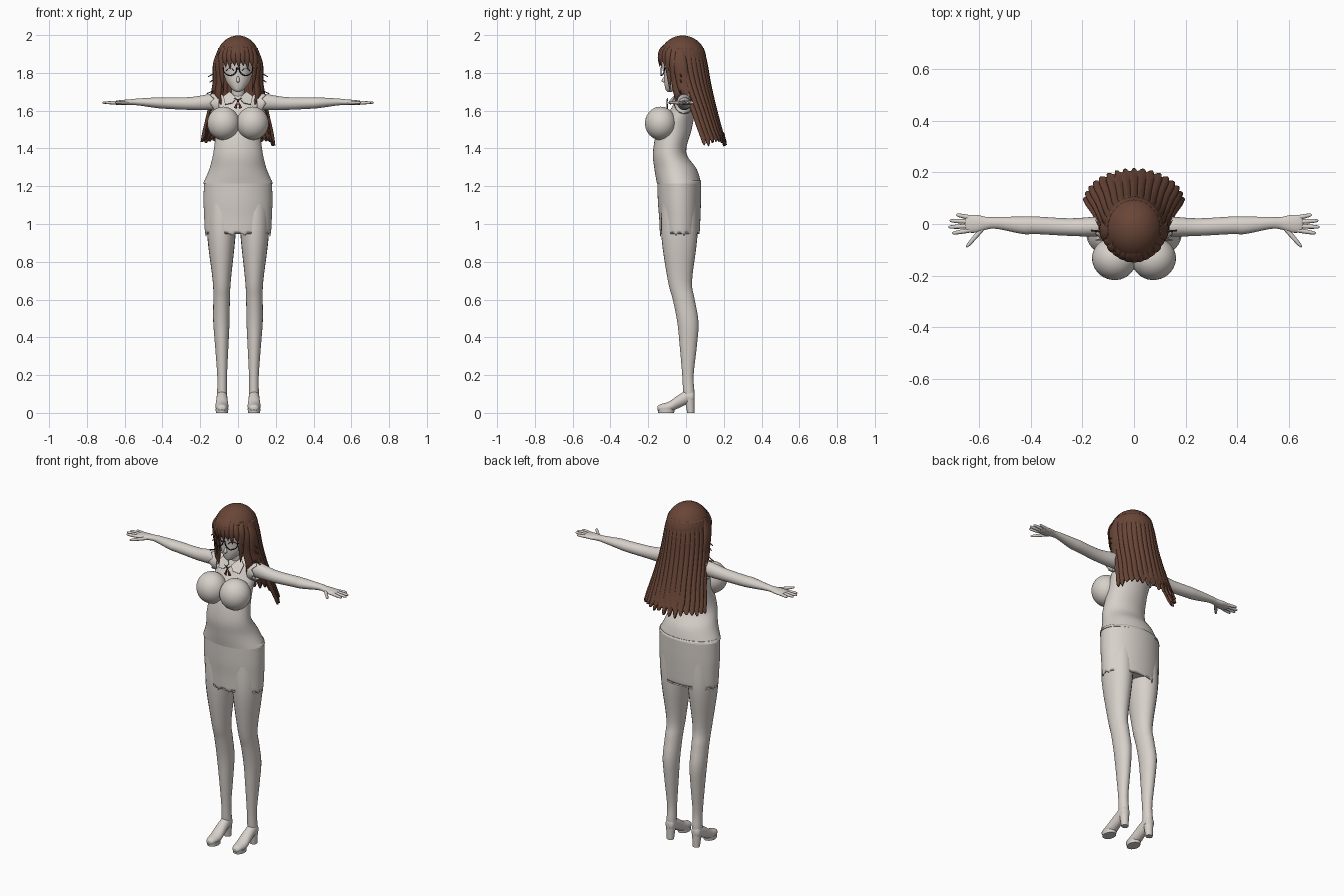
import bpy, bmesh, random
from math import sin, cos, pi, radians
from mathutils import Vector

random.seed(4)
cube = bpy.data.objects.get("Cube")
if cube:
    bpy.data.objects.remove(cube)


def material(name, rgb):
    m = bpy.data.materials.new(name)
    m.use_nodes = True
    m.diffuse_color = (*rgb, 1)
    node = next(n for n in m.node_tree.nodes if n.type == 'BSDF_PRINCIPLED')
    node.inputs["Base Color"].default_value = (*rgb, 1)
    node.inputs["Roughness"].default_value = 0.8
    return m


GREY = material("warm grey", (0.68, 0.63, 0.59))
BROWN = material("hair brown", (0.14, 0.06, 0.038))
BLACK = material("frame black", (0.01, 0.01, 0.01))
RED = material("ribbon brown red", (0.12, 0.03, 0.02))
X, Y, Z = Vector((1, 0, 0)), Vector((0, 1, 0)), Vector((0, 0, 1))


def make(name, verts, faces, mat, thickness=0):
    me = bpy.data.meshes.new(name)
    me.from_pydata(verts, [], faces)
    bm = bmesh.new()
    bm.from_mesh(me)
    bmesh.ops.recalc_face_normals(bm, faces=bm.faces)
    for f in bm.faces:
        f.smooth = len(f.verts) == 4 and len(bm.faces) > 3
    bm.to_mesh(me)
    bm.free()
    me.materials.append(mat)
    ob = bpy.data.objects.new(name, me)
    bpy.context.collection.objects.link(ob)
    if thickness:
        mod = ob.modifiers.new("thickness", 'SOLIDIFY')
        mod.thickness, mod.offset = thickness, 0
    return ob


def smooth_rows(rows, k=5):
    """Run a smooth curve through rows of numbers."""
    out = []
    for i in range(len(rows) - 1):
        a, b, c, d = (rows[min(max(i + j, 0), len(rows) - 1)] for j in (-1, 0, 1, 2))
        for s in range(k):
            t = s / k
            out.append([q + t * (r - p) / 2 + t * t * (p - 2.5 * q + 2 * r - d2 / 2)
                        + t ** 3 * (1.5 * (q - r) + (d2 - p) / 2)
                        for p, q, r, d2 in zip(a, b, c, d)])
    return out + [list(rows[-1])]


def sweep(name, rows, mat, u=X, v=Y, n=24, cap=True, edge=None, thickness=0):
    """Elliptic sections (x, y, z, radius u, radius v); edge moves the last ring."""
    rings = smooth_rows(rows)
    verts = []
    for i, (x, y, z, ru, rv) in enumerate(rings):
        for j in range(n):
            a = 2 * pi * j / n
            p = Vector((x, y, z)) + u * cos(a) * max(ru, .0005) + v * sin(a) * max(rv, .0005)
            if edge and i == len(rings) - 1:
                p += edge(j)
            verts.append(p)
    faces = [(i * n + j, i * n + (j + 1) % n, (i + 1) * n + (j + 1) % n, (i + 1) * n + j)
             for i in range(len(rings) - 1) for j in range(n)]
    if cap:
        faces += [tuple(range(n)), tuple(range(len(verts) - n, len(verts)))]
    return make(name, verts, faces, mat, thickness)


def upright(rows):
    return [(0, y, z, rx, ry) for z, y, rx, ry in rows]


def ball(name, centre, size, mat, turn=0):
    bpy.ops.mesh.primitive_uv_sphere_add(segments=32, ring_count=20, location=centre)
    ob = bpy.context.object
    ob.name, ob.scale, ob.rotation_euler.z = name, size, turn
    ob.data.materials.append(mat)
    bpy.ops.object.shade_smooth()
    return ob


def wire(name, points, radius, mat):
    cu = bpy.data.curves.new(name, 'CURVE')
    cu.dimensions, cu.bevel_depth, cu.bevel_resolution = '3D', radius, 1
    sp = cu.splines.new('POLY')
    sp.points.add(len(points) - 1)
    for p, co in zip(sp.points, points):
        p.co = (*co, 1)
    cu.materials.append(mat)
    bpy.context.collection.objects.link(bpy.data.objects.new(name, cu))


# Torso, pelvis, neck and head
sweep("top", upright([(1.215, -.037, .185, .117), (1.29, -.055, .152, .112), (1.38, -.087, .13, .088),
      (1.5, -.06, .118, .09), (1.6, -.02, .125, .066), (1.66, -.006, .112, .046),
      (1.69, 0, .05, .034), (1.7, 0, .03, .03)]), GREY, n=48)
sweep("pelvis", upright([(1.2, -.035, .16, .1), (1.05, -.035, .155, .095), (.97, -.035, .1, .08)]), GREY)
sweep("neck", upright([(1.66, 0, .042, .04), (1.71, -.012, .034, .036), (1.78, -.02, .036, .04)]), GREY)
sweep("head", upright([(1.698, -.088, .006, .008), (1.712, -.075, .03, .033), (1.75, -.05, .06, .065),
      (1.8, -.03, .077, .086), (1.86, -.025, .086, .095), (1.93, -.02, .08, .09),
      (1.97, -.02, .02, .02)]), GREY, n=32)
sweep("nose", upright([(1.785, -.108, .005, .006), (1.757, -.117, .009, .013), (1.748, -.11, .003, .004)]), GREY, n=12)


# Skirt with a torn hem, shorter at the back
def hem(j):
    tooth = abs(j % 6 - 3) / 3
    if 15 < j < 33:
        return Z * (.07 + .05 * (abs(j - 22) < 2) - .04 * (25 < j < 28))
    return Z * (.055 * tooth)


sweep("skirt", upright([(1.23, -.036, .178, .114), (1.12, -.035, .18, .112), (1.03, -.033, .177, .107),
      (.935, -.033, .172, .103)]), GREY, n=96, cap=False, thickness=.004,
      edge=lambda j: hem(j // 2) if 30 < j < 66 and j < 34 else hem(j))

# Paired body parts
for s, side in ((1, "left"), (-1, "right")):
    ball(f"{side}_bust", (s * .077, -.135, 1.533), (.086, .082, .088), GREY, s * .3)
    sweep(f"{side}_leg", [(s * x, y, z, rx, ry) for x, y, z, rx, ry in (
        (.085, -.035, 1.12, .08, .095), (.088, -.035, .93, .074, .095), (.086, -.032, .7, .048, .064),
        (.087, -.012, .6, .044, .058), (.088, .01, .48, .043, .056), (.086, .012, .35, .035, .045),
        (.084, .01, .2, .026, .03), (.084, .014, .12, .026, .03), (.084, .016, .07, .027, .028))], GREY)
    sweep(f"{side}_shoe", [(s * .085, y, z, rx, rz) for y, z, rx, rz in (
        (-.152, .024, .008, .008), (-.14, .026, .024, .018), (-.09, .032, .034, .028),
        (-.04, .06, .031, .035), (.005, .083, .028, .037), (.035, .085, .025, .034),
        (.046, .085, .008, .015))], GREY, v=Z)
    sweep(f"{side}_shoe_sole", [(s * .085, -.105, 0, .032, .042), (s * .085, -.105, .022, .034, .045)], GREY)
    sweep(f"{side}_shoe_heel", [(s * .085, .025, 0, .02, .019), (s * .085, .02, .07, .026, .026)], GREY)

    # Arm, hand and spread fingers
    sweep(f"{side}_arm", [(s * x, y, z, ry, rz) for x, y, z, ry, rz in (
        (.08, -.005, 1.645, .035, .04), (.15, -.01, 1.645, .038, .042), (.25, -.012, 1.638, .034, .034),
        (.38, -.005, 1.64, .034, .03), (.43, -.005, 1.642, .034, .028), (.53, .004, 1.646, .023, .018),
        (.57, .003, 1.645, .024, .015), (.61, .001, 1.643, .034, .014), (.645, .001, 1.642, .033, .011),
        (.655, .001, 1.642, .02, .006))], GREY, u=Y, v=Z)
    fingers = [("index", .635, -.024, .705, -.036), ("middle", .64, -.008, .72, -.012),
               ("ring", .64, .009, .715, .013), ("little", .63, .024, .69, .036),
               ("thumb", .585, -.015, .65, -.09)]
    for label, x0, y0, x1, y1 in fingers:
        d = Vector((s * (x1 - x0), y1 - y0, 0)).normalized()
        sweep(f"{side}_{label}_finger", [(s * (x0 + (x1 - x0) * t), y0 + (y1 - y0) * t, 1.642, r, r)
              for t, r in ((0, .009), (.5, .0085), (.9, .006), (1, .001))], GREY, u=d.cross(Z), v=Z, n=10)
    sweep(f"{side}_sleeve", [(s * .1, -.01, 1.635, .05, .052), (s * .135, -.012, 1.638, .05, .052)],
          GREY, u=Y, v=Z, n=36, cap=False, thickness=.004,
          edge=lambda j: X * s * .007 * (abs(j % 6 - 3) - 1))

    # Collar flap and ribbon
    make(f"{side}_collar", [(s * x, y, z) for x, y, z in (
        (.008, -.075, 1.665), (.045, -.035, 1.7), (.078, -.056, 1.675), (.068, -.083, 1.632),
        (.03, -.093, 1.64))], [tuple(range(5))], GREY, .005)
    for tip in (1.668, 1.615):
        make(f"{side}_ribbon_tail", [(0, -.1, 1.655), (s * .022, -.097, tip), (s * .008, -.1, tip - .006)],
             [(0, 1, 2)], RED, .004)

    # Glasses, brow and eyelid line
    rim = [(s * (.042 + .036 * cos(a)), -.132 + .018 * max(0, cos(a)), 1.822 + .036 * sin(a))
           for a in (radians(170 + 20 * i) for i in range(11))]
    wire(f"{side}_glasses_rim", rim, .003, BLACK)
    wire(f"{side}_glasses_temple", [(s * .078, -.114, 1.825), (s * .088, -.07, 1.83), (s * .09, 0, 1.83)], .0025, BLACK)
    wire(f"{side}_eyelid", [(s * (.042 + .02 * cos(a)), -.11 + .012 * cos(a), 1.81 + .013 * sin(a))
         for a in (pi * i / 6 for i in range(7))], .0018, RED)
wire("glasses_bridge", [(-.01, -.131, 1.822), (0, -.132, 1.827), (.01, -.131, 1.822)], .0025, BLACK)
ball("ribbon_knot", (0, -.1, 1.655), (.007, .004, .007), RED)

# Hair cap, opened over the face
cap = ball("hair_cap", (0, -.018, 1.87), (.116, .126, .128), BROWN)
bm = bmesh.new()
bm.from_mesh(cap.data)
bmesh.ops.delete(bm, geom=[v for v in bm.verts if v.co.z < .2 and v.co.y < -.2 or v.co.z < -.4], context='VERTS')
bm.to_mesh(cap.data)
bm.free()

# Long back hair: a ribbed open shell with a pointed hem
LOCKS, PER = 17, 8
cols = LOCKS * PER + 1
profile = smooth_rows([(1.93, -.02, .102, .112, 100), (1.85, -.014, .119, .124, 106), (1.73, .005, .132, .125, 102),
                       (1.6, .038, .155, .122, 94), (1.5, .065, .178, .123, 90), (1.455, .08, .186, .126, 88)])
drops = [random.uniform(.015, .05) for _ in range(LOCKS)]
verts = []
for i, (z, cy, rx, ry, spread) in enumerate(profile):
    t = i / (len(profile) - 1)
    for j in range(cols):
        a = radians(spread) * (2 * j / (cols - 1) - 1)
        bulge = abs(sin(pi * j / PER))
        r = .95 + (.02 + .07 * t) * bulge
        drop = (bulge * 1.4 - .5) * drops[min(j // PER, LOCKS - 1)] * t ** 4
        verts.append((rx * r * sin(a), cy + ry * r * cos(a), z - drop))
make("back_hair", verts, [(i * cols + j, i * cols + j + 1, (i + 1) * cols + j + 1, (i + 1) * cols + j)
     for i in range(len(profile) - 1) for j in range(cols - 1)], BROWN, .012)


def lock(name, points, width, depth=.008):
    out = Vector((points[1][0], points[1][1] + .02, 0)).normalized()
    last = len(points) - 1
    rows = [(*p, width * w, depth * w) for p, w in
            zip(points, [.6] + [1] * (last - 1) + [.04])]
    sweep(name, rows, BROWN, u=out.cross(Z), v=out, n=10)


# Fringe over the forehead
for i in range(-4, 5):
    x = i * .021
    y = -.142 + abs(i) ** 2 * .0028
    low = 1.825 + .015 * (i % 2) - .004 * abs(i)
    lock("fringe_lock", [(x * .5, y + .06, 1.972), (x * .9, y + .012, 1.93), (x * 1.1, y, 1.88),
                         (x * 1.12 + .006, y + .005, low)], .017)

# Side locks and loose wisps
for s in (1, -1):
    lock("side_lock", [(s * .075, -.075, 1.94), (s * .104, -.065, 1.86), (s * .1, -.055, 1.76),
                       (s * .105, -.04, 1.68), (s * .085, -.045, 1.62)], .026, .014)
    lock("ear_lock", [(s * .095, -.03, 1.93), (s * .118, -.03, 1.85), (s * .12, -.015, 1.75),
                      (s * .125, .0, 1.7), (s * .118, .0, 1.64)], .036, .014)
    lock("cheek_lock", [(s * .07, -.1, 1.93), (s * .088, -.1, 1.86), (s * .084, -.09, 1.78),
                        (s * .075, -.085, 1.7)], .014)
    for z, reach in ((1.78, .158), (1.75, .15), (1.69, .165)):
        wire("hair_wisp", [(s * .11, -.03, z + .06), (s * .13, -.03, z + .015), (s * reach, -.025, z)], .003, BROWN)
